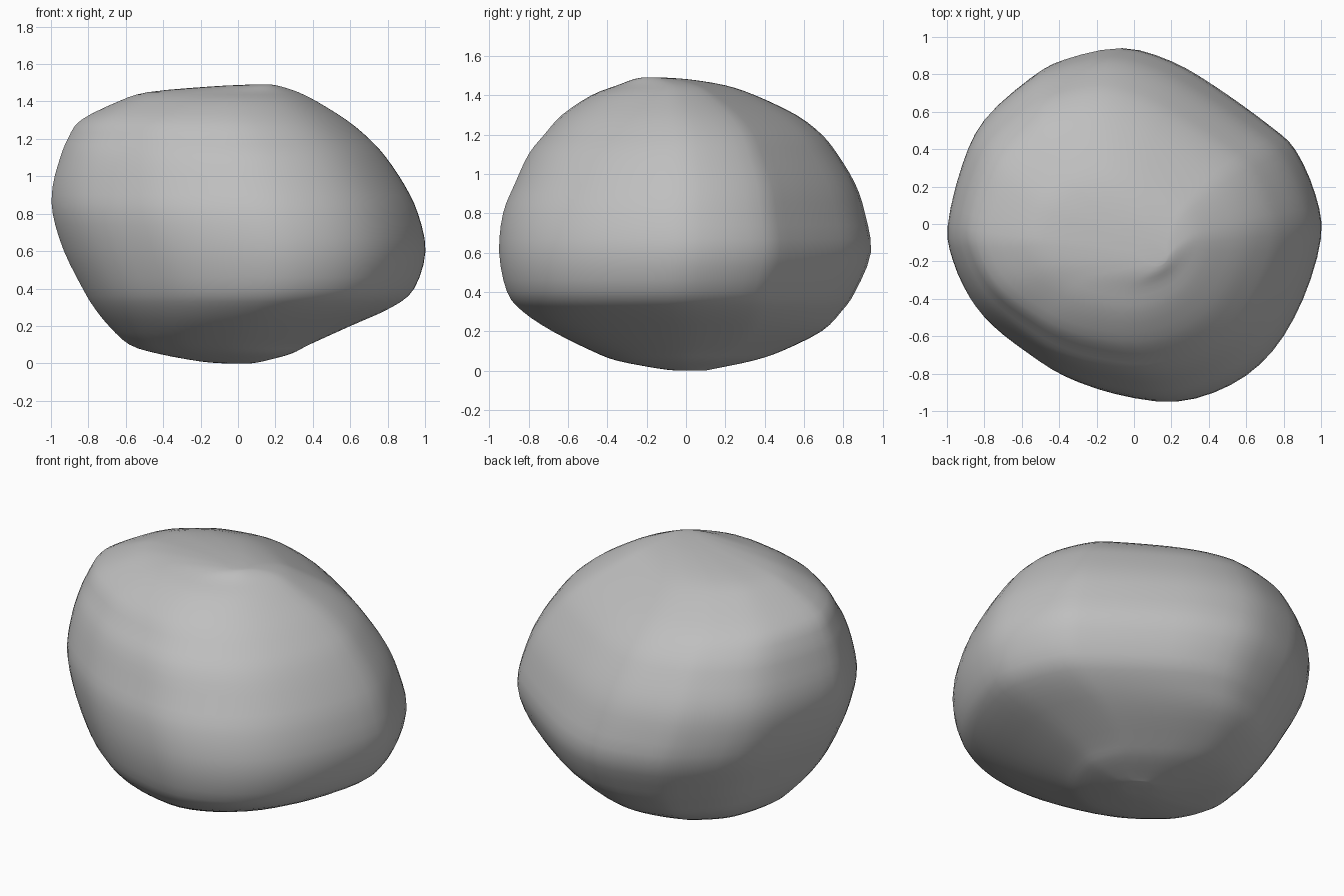
import bpy
import bmesh
import math

# Remove the default object
default_cube = bpy.data.objects.get("Cube")
if default_cube is not None:
    bpy.data.objects.remove(default_cube, do_unlink=True)


def make_material(name, colour):
    material = bpy.data.materials.new(name)
    material.use_nodes = True
    material.diffuse_color = colour
    shader = material.node_tree.nodes.get("Principled BSDF")
    shader.inputs["Base Color"].default_value = colour
    shader.inputs["Roughness"].default_value = 0.9
    return material


def spline_point(before, start, end, after, t):
    """Smooth interpolation between start and end for tuples of any length."""
    result = []
    for a, b, c, d in zip(before, start, end, after):
        linear = (c - a) * t
        square = (2 * a - 5 * b + 4 * c - d) * t ** 2
        cubic = (3 * b - a - 3 * c + d) * t ** 3
        result.append(b + (linear + square + cubic) / 2)
    return result


def refine(points, steps, closed):
    """Resample a coarse list of points along a smooth curve."""
    count = len(points)
    segments = count if closed else count - 1

    def pick(index):
        if closed:
            return points[index % count]
        return points[max(0, min(count - 1, index))]

    fine = []
    for i in range(segments):
        for step in range(steps):
            fine.append(spline_point(pick(i - 1), pick(i), pick(i + 1),
                                     pick(i + 2), step / steps))
    if not closed:
        fine.append(list(points[-1]))
    return fine


# Plan outline of the boulder, counter-clockwise
outline = [
    (1, -.07), (.97, .16), (.86, .4), (.72, .53), (.42, .74), (.17, .88),
    (-.1, .95), (-.4, .89), (-.57, .8), (-.8, .59), (-.92, .34), (-1, 0),
    (-.97, -.2), (-.88, -.4), (-.76, -.55), (-.57, -.7), (-.38, -.82),
    (-.12, -.91), (.2, -.95), (.5, -.86), (.73, -.68), (.9, -.4),
]

# Height, then left, right, front and back limits of each level
levels = [
    (0, -.08, .07, -.05, .1),
    (.01, -.2, .13, -.14, .15),
    (.05, -.42, .28, -.35, .34),
    (.1, -.58, .38, -.48, .49),
    (.2, -.69, .6, -.68, .69),
    (.3, -.77, .82, -.83, .79),
    (.4, -.83, .94, -.91, .86),
    (.6, -.93, 1, -.95, .94),
    (.8, -.99, .96, -.93, .91),
    (.95, -.99, .89, -.87, .86),
    (1.1, -.95, .79, -.8, .77),
    (1.2, -.91, .7, -.72, .69),
    (1.3, -.84, .58, -.63, .56),
    (1.4, -.64, .42, -.48, .35),
    (1.45, -.48, .32, -.35, .2),
    (1.48, -.15, .23, -.27, .02),
    (1.49, .05, .18, -.22, -.12),
]


def build_boulder(name, material):
    """Stretch the outline to fit every level and skin the rings together."""
    bm = bmesh.new()
    shape = refine(outline, 3, True)
    depth = max(y for x, y in shape)
    rings = []
    for z, left, right, front, back in refine(levels, 3, False):
        middle_x, half_x = (left + right) / 2, (right - left) / 2
        middle_y, half_y = (front + back) / 2, (back - front) / 2
        rings.append([
            bm.verts.new((middle_x + x * half_x,
                          middle_y + y / depth * half_y, z))
            for x, y in shape
        ])
    for lower, upper in zip(rings, rings[1:]):
        for i in range(len(shape)):
            j = (i + 1) % len(shape)
            bm.faces.new((lower[i], lower[j], upper[j], upper[i]))
    # Close the underside and the crown
    bm.faces.new(list(reversed(rings[0])))
    bm.faces.new(rings[-1])
    bmesh.ops.recalc_face_normals(bm, faces=bm.faces[:])

    mesh = bpy.data.meshes.new(name)
    bm.to_mesh(mesh)
    bm.free()
    mesh.materials.append(material)
    boulder = bpy.data.objects.new(name, mesh)
    bpy.context.collection.objects.link(boulder)
    return boulder


# Smooth grey boulder
stone_grey = make_material("stone_grey", (.52, .52, .52, 1))
boulder = build_boulder("boulder", stone_grey)
bpy.ops.object.select_all(action="DESELECT")
boulder.select_set(True)
bpy.context.view_layer.objects.active = boulder
bpy.ops.object.shade_smooth_by_angle(angle=math.radians(60))
